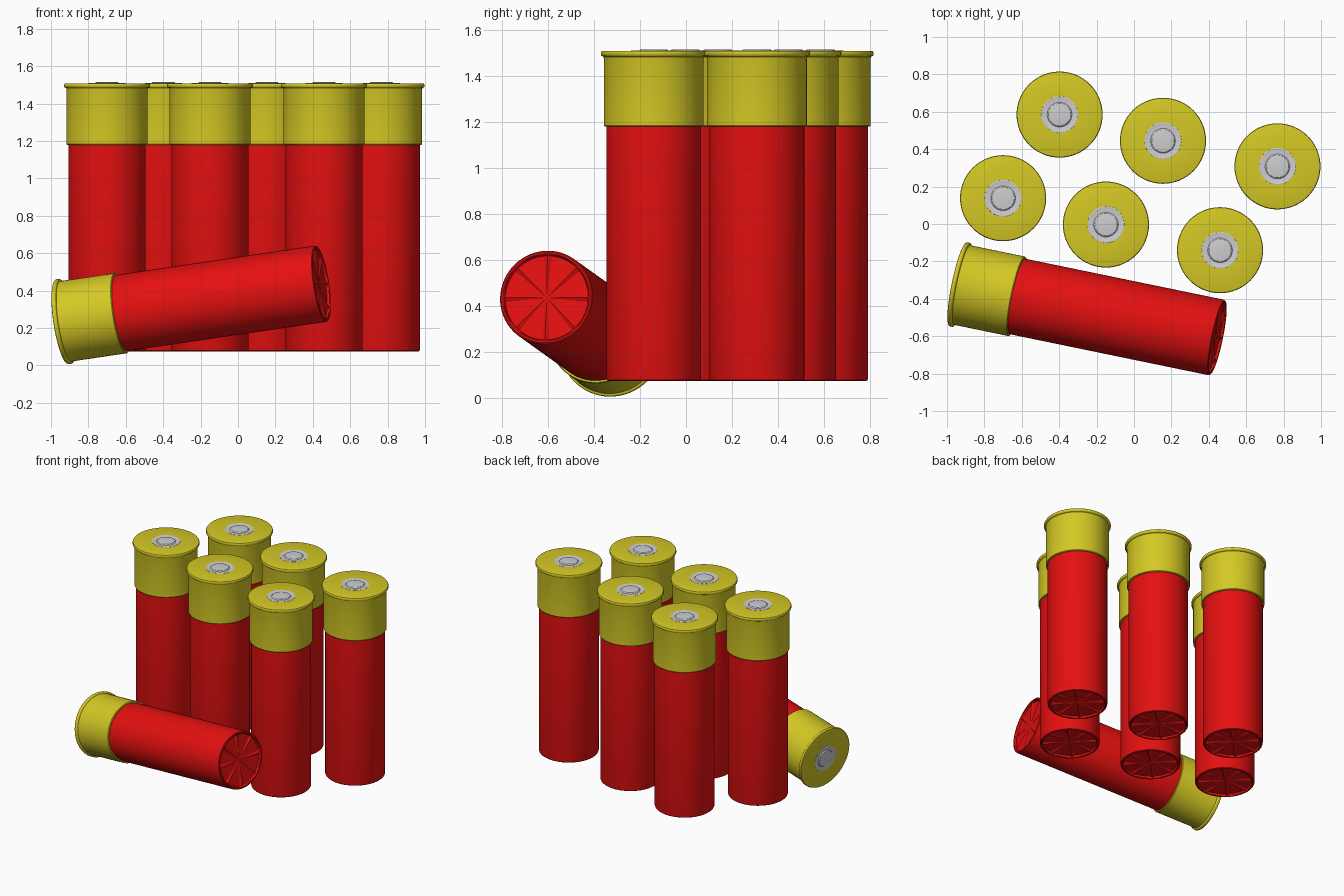
import bpy, bmesh, math
from mathutils import Vector, Matrix

if "Cube" in bpy.data.objects:
    bpy.data.objects.remove(bpy.data.objects["Cube"])

SEG = 64


def material(name, rgb):
    m = bpy.data.materials.new(name)
    m.diffuse_color = (*rgb, 1)
    m.use_nodes = True
    m.node_tree.nodes["Principled BSDF"].inputs["Base Color"].default_value = m.diffuse_color
    return m


RED = material("red_plastic", (0.78, 0.005, 0.005))
BRASS = material("yellow_brass", (0.66, 0.58, 0.018))
SILVER = material("silver_metal", (0.62, 0.62, 0.64))


def lathe(name, profile, mat, fold=None):
    """Spin (radius, z) points about z; radius 0 makes a pole.
    fold(i, r) optionally lifts z at segment i."""
    bm = bmesh.new()
    rings = []
    for k, (r, z, *flag) in enumerate(profile):
        if r == 0:
            rings.append([bm.verts.new((0, 0, z))] * SEG)
            continue
        ring = []
        for i in range(SEG):
            a = math.tau * i / SEG
            dz = fold(i, r) if fold and flag else 0
            ring.append(bm.verts.new((r * math.cos(a), r * math.sin(a), z + dz)))
        rings.append(ring)
    for a, b in zip(rings, rings[1:]):
        for i in range(SEG):
            j = (i + 1) % SEG
            face = list(dict.fromkeys((a[i], a[j], b[j], b[i])))
            bm.faces.new(face)
    bmesh.ops.recalc_face_normals(bm, faces=bm.faces)
    me = bpy.data.meshes.new(name)
    bm.to_mesh(me)
    bm.free()
    me.materials.append(mat)
    me.shade_smooth()
    me.set_sharp_from_angle(angle=math.radians(24))
    return me


# Eight radial folds in the recessed star crimp
def star(i, r):
    return -0.012 * r / 0.185 if i % 8 == 0 else 0


tube = lathe("tube", [
    (0, 0.016), (0.02, 0.016, 1), (0.184, 0.016, 1), (0.188, 0.003),
    (0.192, 0), (0.199, 0), (0.204, 0.004), (0.206, 0.011), (0.206, 1.12)], RED, star)

# Metal head with rounded rim
head = lathe("head", [
    (0.200, 1.105), (0.214, 1.105), (0.217, 1.109), (0.217, 1.400), (0.219, 1.408),
    (0.227, 1.412), (0.230, 1.417), (0.230, 1.426), (0.227, 1.432),
    (0.221, 1.434), (0.097, 1.434), (0.095, 1.426)], BRASS)

# Primer cup and button
primer = lathe("primer", [
    (0.099, 1.428), (0.098, 1.435), (0.094, 1.436), (0.078, 1.433), (0.066, 1.433),
    (0.060, 1.439), (0.055, 1.440), (0, 1.440)], SILVER)


def shell(label, matrix):
    for part, me in (("tube", tube), ("head", head), ("primer", primer)):
        ob = bpy.data.objects.new(f"{label}_{part}", me)
        ob.matrix_world = matrix
        bpy.context.collection.objects.link(ob)


# Six standing shells, crimp end down
spots = [(-0.70, 0.138), (-0.15, -0.003), (0.46, -0.14),
         (-0.398, 0.585), (0.155, 0.445), (0.767, 0.308)]
for n, (x, y) in enumerate(spots, 1):
    shell(f"standing_shell_{n}", Matrix.Translation((x, y, 0.075)))

# Tilted shell lying in front, from crimp end to head
tail = Vector((0.447, -0.608, 0.438))
axis = Vector((-0.950, -0.320, 0.232)) - tail
shell("lying_shell", Matrix.Translation(tail) @ axis.to_track_quat('Z', 'Y').to_matrix().to_4x4())
